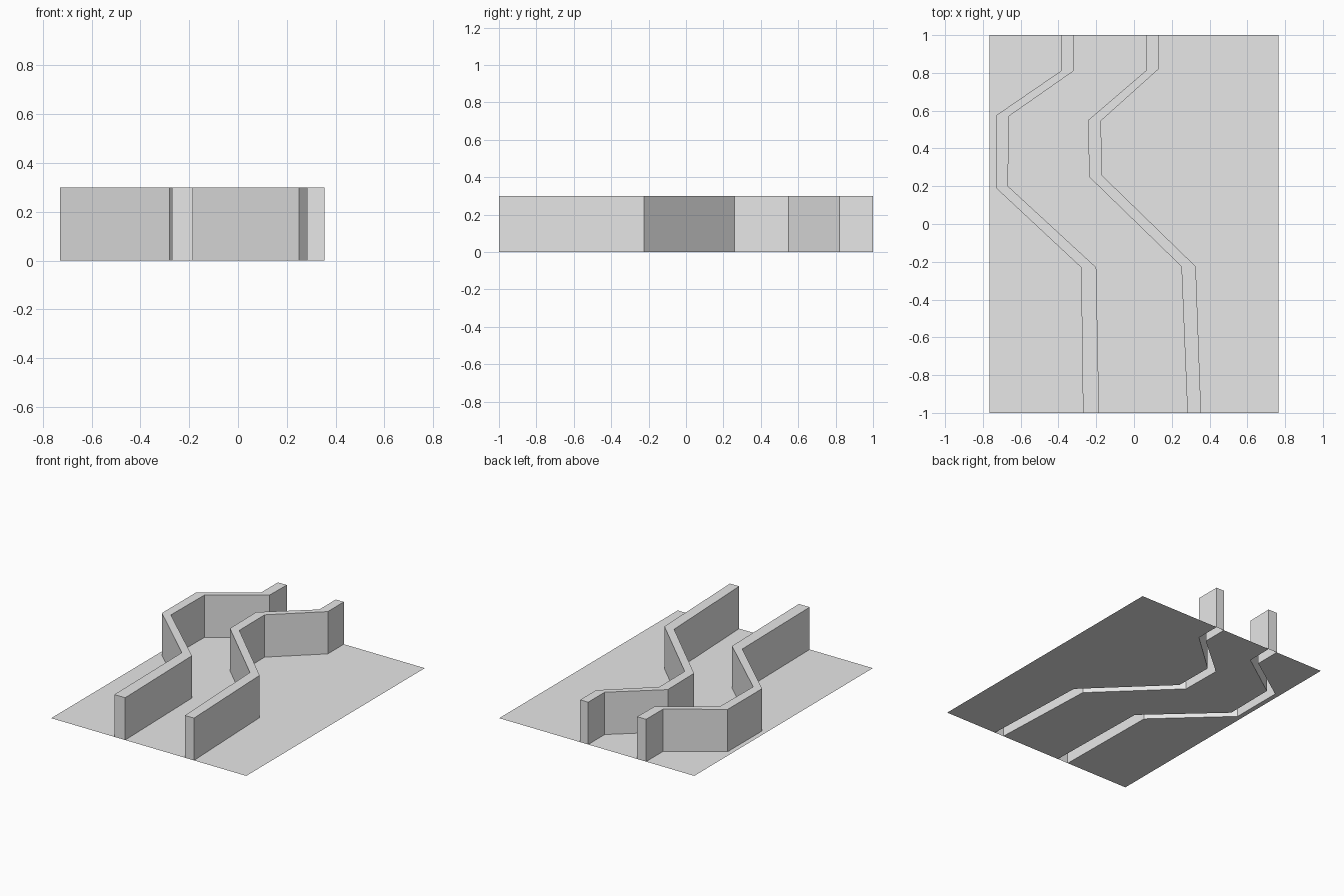
import bpy
import bmesh

if "Cube" in bpy.data.objects:
    bpy.data.objects.remove(bpy.data.objects["Cube"])

HEIGHT = 0.30
HALF_X = 0.765

# Edge lines of the two winding walls, running from front to back
left_outer = [(-0.27, -1), (-0.28, -0.23), (-0.73, 0.19), (-0.73, 0.575), (-0.387, 0.81), (-0.387, 1)]
left_inner = [(-0.185, -1), (-0.20, -0.23), (-0.667, 0.20), (-0.663, 0.57), (-0.32, 0.81), (-0.317, 1)]
right_inner = [(0.283, -1), (0.251, -0.225), (-0.238, 0.25), (-0.242, 0.55), (0.067, 0.815), (0.067, 1)]
right_outer = [(0.355, -1), (0.327, -0.225), (-0.172, 0.26), (-0.174, 0.547), (0.13, 0.82), (0.13, 1)]

grey = bpy.data.materials.new("light grey")
grey.diffuse_color = (0.8, 0.8, 0.8, 1)
grey.use_nodes = True
grey.node_tree.nodes["Principled BSDF"].inputs["Base Color"].default_value = grey.diffuse_color


def finish(name, bm):
    mesh = bpy.data.meshes.new(name)
    bm.to_mesh(mesh)
    bm.free()
    mesh.materials.append(grey)
    bpy.context.collection.objects.link(bpy.data.objects.new(name, mesh))


def row(bm, line, z):
    return [bm.verts.new((x, y, z)) for x, y in line]


def strip(bm, a, b):
    """Quads between two rows; faces up when a is left of b."""
    for i in range(len(a) - 1):
        bm.faces.new((a[i], b[i], b[i + 1], a[i + 1]))


def wall(name, left, right):
    """Top and both sides with closed ends; the underside stays open."""
    bm = bmesh.new()
    lb, lt = row(bm, left, 0), row(bm, left, HEIGHT)
    rt, rb = row(bm, right, HEIGHT), row(bm, right, 0)
    strip(bm, lb, lt)
    strip(bm, lt, rt)
    strip(bm, rt, rb)
    bm.faces.new((lb[0], rb[0], rt[0], lt[0]))
    bm.faces.new((lb[-1], lt[-1], rt[-1], rb[-1]))
    finish(name, bm)


wall("left_wall", left_outer, left_inner)
wall("right_wall", right_inner, right_outer)

# Thin floor sheet, left open beneath the walls
bm = bmesh.new()
left_border = [(-HALF_X, y) for x, y in left_outer]
right_border = [(HALF_X, y) for x, y in right_outer]
for a, b in ((left_border, left_outer), (left_inner, right_inner), (right_outer, right_border)):
    strip(bm, row(bm, a, 0), row(bm, b, 0))
finish("floor", bm)
